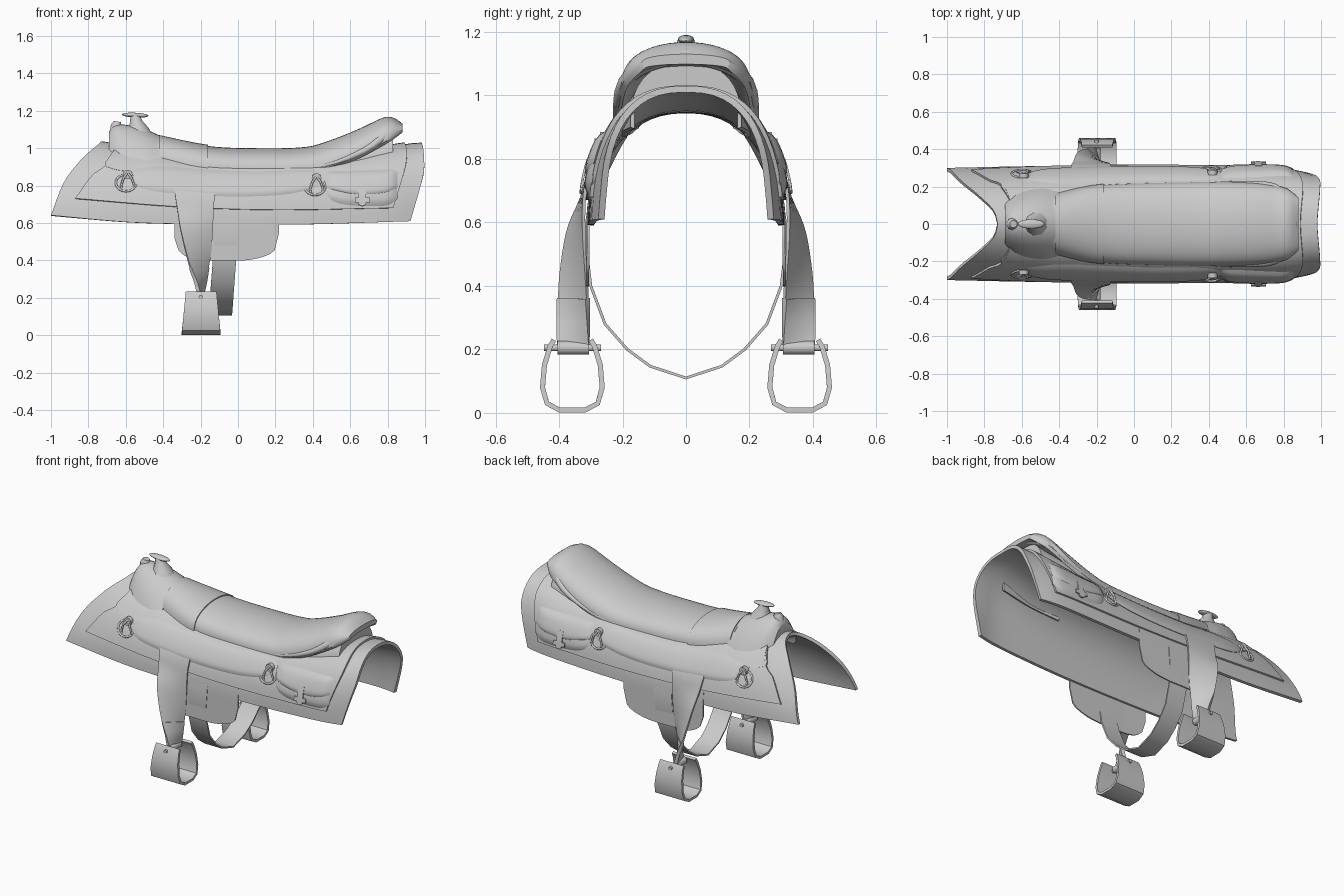
import bpy, bmesh
from math import sin, cos, pi

if "Cube" in bpy.data.objects:
    bpy.data.objects.remove(bpy.data.objects["Cube"])


def ip(pts, x):
    """Smooth interpolation through (x, value) points."""
    if x <= pts[0][0]:
        return pts[0][1]
    if x >= pts[-1][0]:
        return pts[-1][1]
    i = max(j for j in range(len(pts) - 1) if pts[j][0] <= x)

    def slope(j):
        a, b = pts[max(j - 1, 0)], pts[min(j + 1, len(pts) - 1)]
        return (b[1] - a[1]) / (b[0] - a[0])
    (x0, y0), (x1, y1) = pts[i], pts[i + 1]
    h = x1 - x0
    t = (x - x0) / h
    return (y0 * (2*t**3 - 3*t*t + 1) + y1 * (3*t*t - 2*t**3)
            + h * (slope(i) * (t**3 - 2*t*t + t) + slope(i + 1) * (t**3 - t*t)))


def finish(ob, thick=0, mirror=False, angle=40):
    bpy.ops.object.select_all(action='DESELECT')
    ob.select_set(True)
    bpy.context.view_layer.objects.active = ob
    if thick:
        m = ob.modifiers.new("thickness", 'SOLIDIFY')
        m.thickness, m.offset = thick, 0
    if mirror:
        m = ob.modifiers.new("mirror", 'MIRROR')
        m.use_axis = (False, True, False)
        m.use_mirror_merge = False
    bpy.ops.object.convert(target='MESH')
    bpy.ops.object.shade_smooth_by_angle(angle=angle * pi / 180)


def grid(name, rows, thick=0, mirror=False, ring=False):
    """Skin rows of points; ring closes each row and caps both ends."""
    bm = bmesh.new()
    vs = [[bm.verts.new(p) for p in r] for r in rows]
    n = len(rows[0])
    for a, b in zip(vs, vs[1:]):
        for j in range(n if ring else n - 1):
            k = (j + 1) % n
            bm.faces.new((a[j], a[k], b[k], b[j]))
    if ring:
        bm.faces.new(vs[0])
        bm.faces.new(vs[-1])
    bmesh.ops.recalc_face_normals(bm, faces=bm.faces)
    me = bpy.data.meshes.new(name)
    bm.to_mesh(me)
    bm.free()
    ob = bpy.data.objects.new(name, me)
    bpy.context.collection.objects.link(ob)
    finish(ob, thick, mirror)


def tube(name, pts, radii, mirror=True, cyclic=False):
    cu = bpy.data.curves.new(name, 'CURVE')
    cu.dimensions, cu.bevel_depth, cu.bevel_resolution = '3D', 1, 3
    cu.use_fill_caps = True
    sp = cu.splines.new('POLY')
    sp.points.add(len(pts) - 1)
    sp.use_cyclic_u = cyclic
    for i, p in enumerate(pts):
        sp.points[i].co = (*p, 1)
        sp.points[i].radius = radii[i] if isinstance(radii, list) else radii
    ob = bpy.data.objects.new(name, cu)
    bpy.context.collection.objects.link(ob)
    finish(ob, mirror=mirror)


# horse-back surface that every layer follows
TOP = [(-.75, 1.03), (-.5, .995), (-.2, .96), (.2, .955), (.6, .97), (.95, 1.02)]
LOW = [(-1, .64), (-.6, .605), (-.3, .595), (.3, .592), (.92, .61)]
WID = [(-1, .29), (-.5, .3), (0, .302), (.6, .295), (.82, .285), (.95, .26)]
POW = [(-.95, 1.5), (-.5, 1.9), (0, 2.1), (.6, 2.4), (.95, 2.7)]
EXP = [(-.95, .68), (-.5, .5), (0, .45), (.6, .42), (.95, .4)]


def side_y(x, z):
    f = (z - ip(LOW, x)) / (ip(TOP, x) - ip(LOW, x))
    f = min(max(f, 0), 1)
    return ip(WID, x) * (1 - f**ip(POW, x))**ip(EXP, x)


def back_z(x, y):
    f = max(0, 1 - (abs(y) / ip(WID, x))**(1 / ip(EXP, x)))**(1 / ip(POW, x))
    return ip(LOW, x) + (ip(TOP, x) - ip(LOW, x)) * f


def arch(name, front, rear, low, off, thick):
    rows = []
    for i in range(37):
        row = []
        for j in range(-14, 15):
            s = abs(j) / 14
            xf, xr = ip(front, s), ip(rear, s)
            x = xf + (xr - xf) * i / 36
            zt = ip(TOP, x)
            z = zt - (zt - ip(low, x)) * (1 - cos(s * pi / 2))
            y = side_y(x, z) + off * min(1, 2 * s)
            row.append((x, y if j > 0 else -y, z + off * cos(s * pi / 2)))
        rows.append(row)
    grid(name, rows, thick)


def panel(name, top, low, off, thick=.012, bulge=0, n=24, m=10):
    """Side panel between two (x, z) edges, lying on the horse-back surface."""
    x0, x1 = top[0][0], top[-1][0]
    rows = []
    for i in range(n + 1):
        u = i / n
        x = x0 + (x1 - x0) * u
        row = []
        for j in range(m + 1):
            v = j / m
            z = ip(top, x) * (1 - v) + ip(low, x) * v
            b = bulge * (1 - (2*u - 1)**8) * (1 - (2*v - 1)**6)
            row.append((x, side_y(x, z) + off + b, z))
        rows.append(row)
    grid(name, rows, thick, True)


def loft(name, w, low, top, x0, x1, p=.8, n=20):
    """Domed body along x, its underside hollowed to sit on the blanket."""
    rows = []
    for i in range(n + 1):
        x = x0 + (x1 - x0) * i / n
        a, b, c = ip(w, x), ip(low, x), ip(top, x)
        ang = [pi / 2 * k / 12 for k in range(-12, 13)]
        row = [(x, a * sin(t), b + (c - b) * max(cos(t), 0)**p) for t in ang]
        for t in ang[::-1]:
            y = .93 * a * sin(t)
            z = max(b - .015 + .45 * (c - b) * cos(t), back_z(x, y) - .004)
            row.append((x, y, min(z, b + (c - b) * max(cos(t), 0)**p - .004)))
        rows.append(row)
    grid(name, rows, ring=True)


# blanket and skirt
arch("blanket", [(0, -.73), (.2, -.75), (.43, -.83), (.7, -.93), (1, -1)],
     [(0, .98), (.4, .995), (.6, .99), (1, .92)], LOW, 0, .02)
arch("skirt", [(0, -.63), (.59, -.70), (.71, -.77), (1, -.87)],
     [(0, .89), (.5, .9), (1, .83)],
     [(-.87, .73), (-.3, .685), (.2, .67), (.83, .68)], .014, .014)

# seat, front pad and cantle
SW = [(-.43, .16), (-.2, .205), (.1, .22), (.5, .225), (.7, .215), (.82, .19), (.88, .14)]
SL = [(-.43, .9), (0, .88), (.4, .885), (.6, .94), (.82, 1.055), (.88, 1.1)]
ST = [(-.43, 1.065), (-.16, 1.012), (.1, 1.0), (.37, 1.008), (.5, 1.045), (.65, 1.105),
      (.79, 1.168), (.84, 1.16), (.88, 1.13)]
loft("seat", SW, SL, ST, -.43, .88, n=44)
loft("seat_front_pad", [(x, y + .006) for x, y in SW], SL,
     [(x, z + .007) for x, z in ST], -.42, -.16)
loft("cantle_back", [(.4, .2), (.6, .205), (.83, .175)], [(.4, .87), (.83, .9)],
     [(.4, .95), (.6, 1.03), (.83, 1.11)], .4, .83, .7)
rim = []
for k in range(-14, 15):
    t = k / 14
    x = .85 - .45 * abs(t)**2.2
    side = (1 if abs(t) > .6 else sin(abs(t) / .6 * pi / 2)) * (1 if t > 0 else -1)
    rim.append((x, ip(SW, x) * .97 * side, ip(SL, x) + .012 + .035 * max(0, 1 - (t / .6)**2)))
tube("cantle_roll", rim, [.006 + .02 * (1 - abs(k / 14)**2) for k in range(-14, 15)], False)

# pommel and horn
loft("pommel", [(-.69, .13), (-.62, .19), (-.5, .21), (-.41, .2)],
     [(-.69, .93), (-.62, .88), (-.41, .89)],
     [(-.69, 1.09), (-.66, 1.125), (-.6, 1.125), (-.52, 1.11), (-.41, 1.065)], -.69, -.41, 1.7)
tube("pommel_nose", [(-.66, 0, 1.02), (-.65, 0, 1.12), (-.645, 0, 1.143)], [.03, .032, .02], False)
tube("horn_stem", [(-.53, 0, 1.05), (-.535, 0, 1.1), (-.545, 0, 1.14), (-.55, 0, 1.175)],
     [.085, .06, .036, .026], False)
bpy.ops.mesh.primitive_uv_sphere_add(segments=24, ring_count=10, location=(-.55, 0, 1.177),
                                     rotation=(0, .05, 0))
cap = bpy.context.object
cap.name, cap.scale = "horn_cap", (.072, .025, .013)
finish(cap)

# side jockeys, girth flaps
panel("side_jockey", [(-.57, .88), (-.4, .903), (-.16, .885), (.1, .875), (.4, .882), (.46, .86)],
      [(-.57, .83), (-.52, .79), (-.4, .765), (-.1, .745), (.2, .75), (.38, .78), (.46, .82)],
      .022, bulge=.01)
panel("pommel_skirt", [(-.71, .92), (-.64, 1.0), (-.45, .95)],
      [(-.71, .9), (-.64, .88), (-.45, .86)], .022)
panel("girth_flap", [(-.34, .72), (.22, .7)],
      [(-.34, .52), (-.315, .45), (-.23, .405), (-.1, .4), (.05, .402), (.16, .43),
       (.205, .47), (.22, .55)], .008, .008)

# saddle bags with lid and buckle strap
panel("bag", [(.47, .85), (.5, .88), (.84, .88), (.85, .86)],
      [(.47, .76), (.5, .72), (.6, .695), (.78, .692), (.83, .71), (.85, .73)], .015, .01, .016)
panel("bag_lid", [(.465, .875), (.85, .885)],
      [(.465, .79), (.5, .775), (.6, .75), (.7, .745), (.8, .76), (.85, .79)], .02, .01, .019)
panel("bag_strap", [(.645, .8), (.685, .8)], [(.645, .7), (.665, .69), (.685, .7)],
      .042, .008, n=4, m=5)
panel("bag_buckle", [(.625, .735), (.705, .735)], [(.625, .71), (.705, .71)], .042, .008, n=4, m=3)

# rosettes with tied strings
for tag, x, z in (("front", -.59, .83), ("rear", .42, .81)):
    y = side_y(x, z) + .026
    tube(tag + "_rosette", [(x, y - .02, z + .03), (x, y + .006, z + .03)], .026)
    for d in (-1, 1):
        tube(f"{tag}_string_{'left' if d < 0 else 'right'}",
             [(x, y, z + .04), (x + d * .022, y + .014, z + .01), (x + d * .035, y + .014, z - .03),
              (x + d * .03, y + .014, z - .05)], .006)
    tube(tag + "_ring", [(x + .055 * cos(a) - .008, y + .004 - .02 * sin(a), z - .015 + .045 * sin(a))
                         for a in [k * pi / 12 for k in range(24)]], .006, cyclic=True)

# girth strap under the belly
GIRTH = [(.29, .74), (.313, .6), (.312, .5), (.3, .4), (.255, .28), (.185, .2), (.113, .147), (0, .11)]
full = GIRTH + [(-y, z) for y, z in GIRTH[-2::-1]]
grid("girth", [[(-.165 + .03 * z / .4 + .125 * k / 3, y, z) for y, z in full] for k in range(4)], .009)

# fenders twisting down to the stirrups
FEND = [(.8, -.34, .285, -.12, .285), (.74, -.335, .312, -.125, .31), (.68, -.325, .328, -.13, .32),
        (.58, -.31, .37, -.135, .322), (.45, -.28, .393, -.145, .315), (.36, -.255, .4, -.16, .31),
        (.28, -.225, .404, -.175, .307), (.2, -.205, .405, -.195, .305)]
for name, zs, thick in (("fender", (.8, .2), .01), ("fender_wrap", (.36, .21), .02)):
    rows = []
    for i in range(21):
        z = zs[0] + (zs[1] - zs[0]) * i / 20
        c = [ip([(f[0], f[q]) for f in FEND[::-1]], z) for q in (1, 2, 3, 4)]
        rows.append([(c[0] + (c[2] - c[0]) * k / 6, c[1] + (c[3] - c[1]) * k / 6, z) for k in range(7)])
    grid(name, rows, thick, True)

# stirrups
HALF = [(.058, .23), (.07, .21), (.088, .15), (.094, .08), (.08, .03), (.04, .009)]
path = HALF + [(-y, z) for y, z in HALF[::-1]]
grid("stirrup", [[(-.197 + k * (.105 - .1 * z), .358 + y, z) for y, z in path] for k in (-1, -.3, .3, 1)],
     .016, True)
tube("stirrup_bolt", [(-.2, .268, .205), (-.2, .448, .205)], .011)
tube("stirrup_roll", [(-.2, .305, .205), (-.2, .405, .205)], .022)
